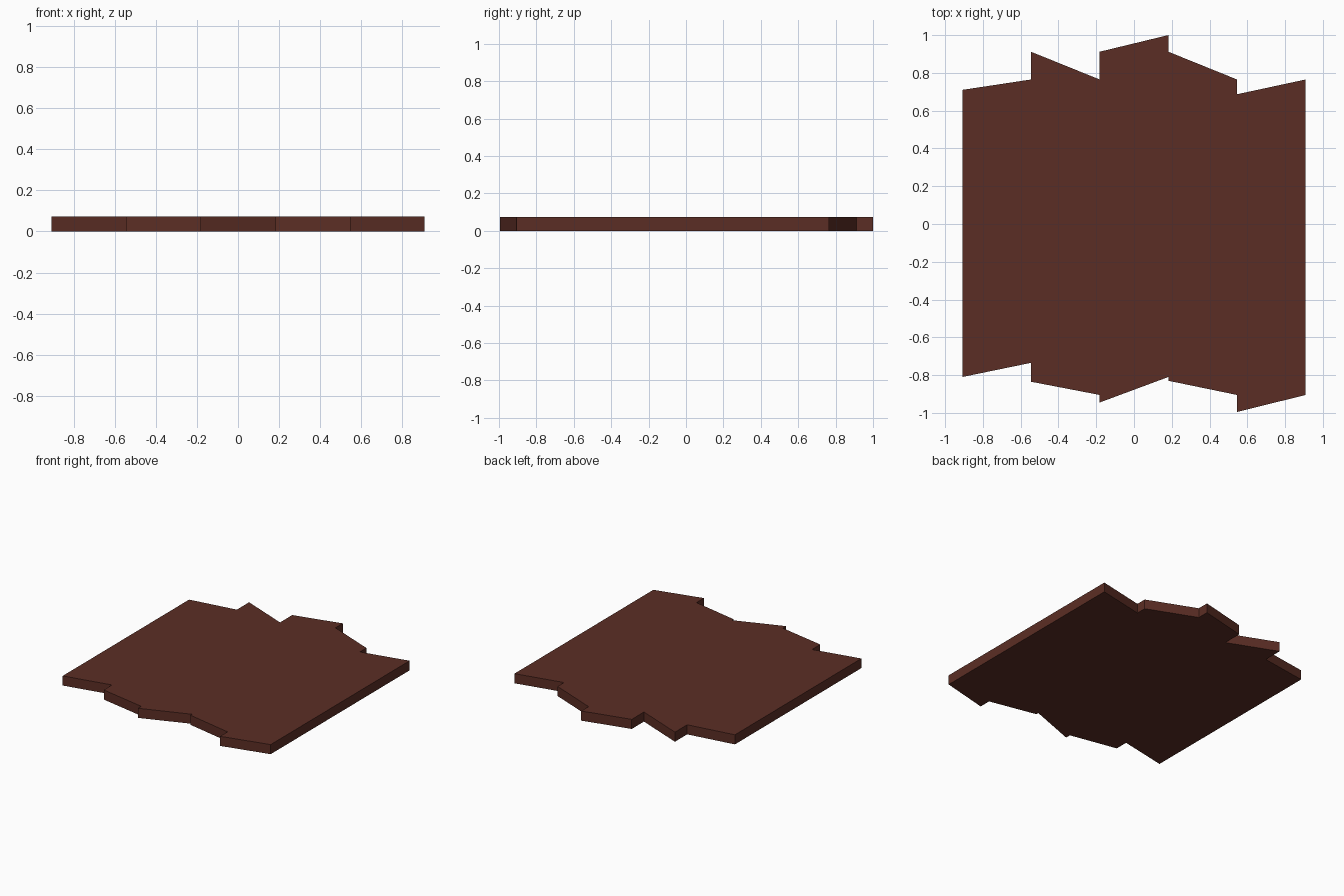
import bpy
import bmesh

if "Cube" in bpy.data.objects:
    bpy.data.objects.remove(bpy.data.objects["Cube"])

PLANK_W = 2 / 5.5      # width of one board
THICK = 0.073          # board thickness

wood = bpy.data.materials.new("dark_red_brown_wood")
wood.diffuse_color = (0.105, 0.027, 0.018, 1)
wood.use_nodes = True
wood.node_tree.nodes["Principled BSDF"].inputs["Base Color"].default_value = wood.diffuse_color

# Broken ends of each board: front left, front right, back right, back left (y)
ENDS = [
    (-0.81, -0.735, 0.765, 0.71),
    (-0.835, -0.905, 0.765, 0.912),
    (-0.945, -0.81, 1.0, 0.912),
    (-0.83, -0.905, 0.765, 0.912),
    (-0.995, -0.905, 0.765, 0.687),
]


def plank(name, x0, x1, ends):
    """Extrude a four-cornered board outline up from the ground."""
    bm = bmesh.new()
    outline = [bm.verts.new((x, y, 0)) for x, y in zip((x0, x1, x1, x0), ends)]
    base = bm.faces.new(outline)
    top = bmesh.ops.extrude_face_region(bm, geom=[base], use_keep_orig=True)["geom"]
    bmesh.ops.translate(bm, vec=(0, 0, THICK),
                        verts=[v for v in top if isinstance(v, bmesh.types.BMVert)])
    bmesh.ops.recalc_face_normals(bm, faces=bm.faces)
    mesh = bpy.data.meshes.new(name)
    bm.to_mesh(mesh)
    bm.free()
    mesh.materials.append(wood)
    bpy.context.collection.objects.link(bpy.data.objects.new(name, mesh))


# Five boards side by side
for i, ends in enumerate(ENDS):
    left = (i - 2.5) * PLANK_W
    plank(f"plank_{i + 1}", left, left + PLANK_W, ends)
